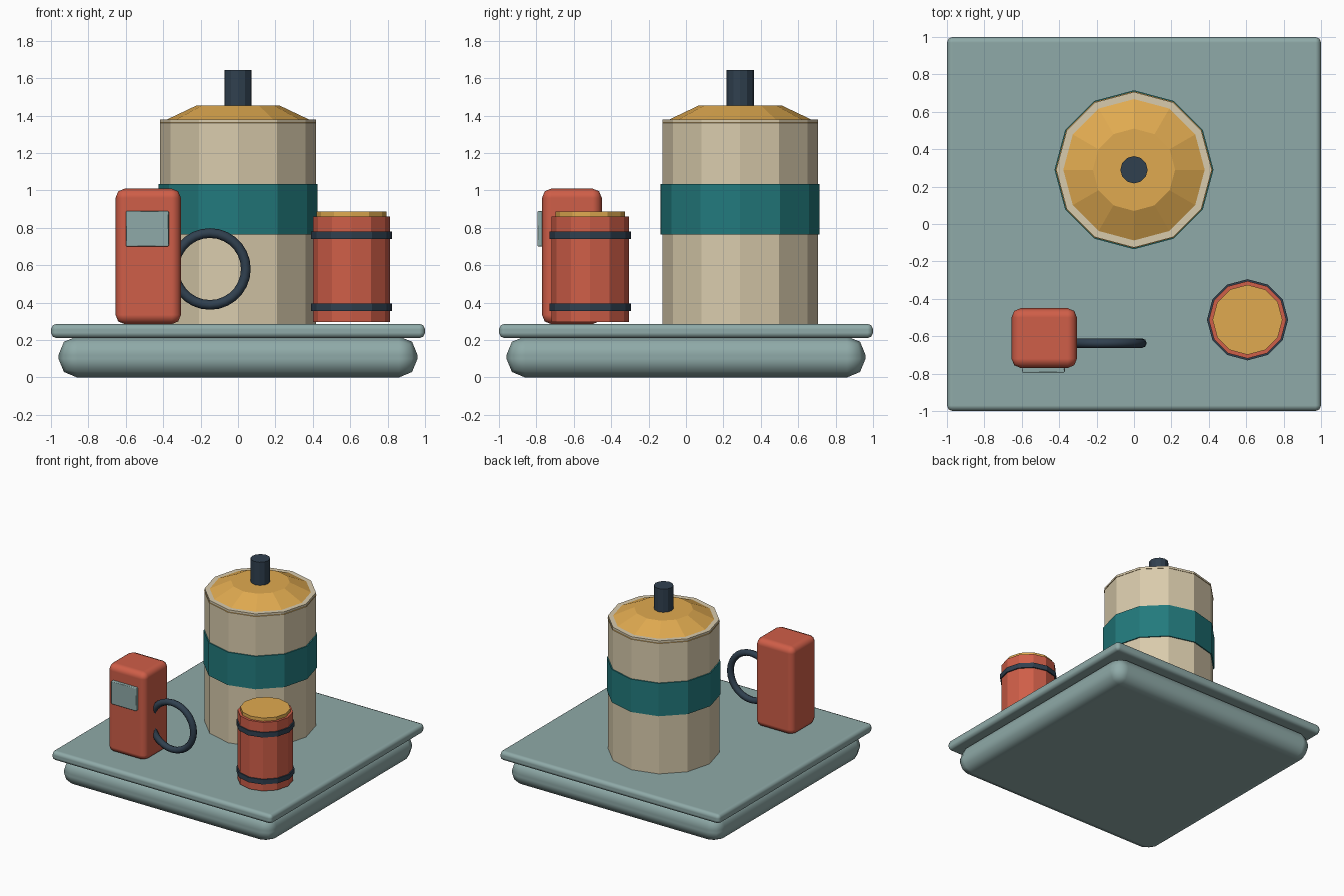
import bpy, bmesh, math
from mathutils import Matrix, Vector

if "Cube" in bpy.data.objects:
    bpy.data.objects.remove(bpy.data.objects["Cube"])


def material(name, rgb):
    lin = [((c / 255 + 0.055) / 1.055) ** 2.4 for c in rgb]
    m = bpy.data.materials.new(name)
    m.diffuse_color = (*lin, 1)
    m.use_nodes = True
    m.node_tree.nodes["Principled BSDF"].inputs["Base Color"].default_value = m.diffuse_color
    return m


SAGE = material("sage grey", (143, 170, 168))
CREAM = material("cream", (217, 203, 172))
TEAL = material("teal", (34, 122, 125))
GOLD = material("gold", (224, 170, 80))
RED = material("red", (207, 94, 72))
NAVY = material("navy", (48, 64, 79))


def add(name, bm, mat):
    bmesh.ops.recalc_face_normals(bm, faces=bm.faces)
    me = bpy.data.meshes.new(name)
    bm.to_mesh(me)
    bm.free()
    me.materials.append(mat)
    ob = bpy.data.objects.new(name, me)
    bpy.context.collection.objects.link(ob)
    return ob


def box(name, lo, hi, mat, bevel, segments=2):
    lo, hi = Vector(lo), Vector(hi)
    bm = bmesh.new()
    bmesh.ops.create_cube(bm, size=1)
    bmesh.ops.scale(bm, vec=hi - lo, verts=bm.verts)
    bmesh.ops.translate(bm, vec=(lo + hi) / 2, verts=bm.verts)
    for f in bm.faces:
        f.smooth = True
    ob = add(name, bm, mat)
    mod = ob.modifiers.new("rounding", 'BEVEL')
    mod.width, mod.segments, mod.harden_normals = bevel, segments, True
    return ob


def drum(name, centre, z0, z1, r1, mat, r2=None):
    # twelve-sided flat-shaded drum or cone, with a corner on the x axis
    bm = bmesh.new()
    rings = []
    for r, z in ((r1, z0), (r1 if r2 is None else r2, z1)):
        rings.append([bm.verts.new((centre[0] + r * math.cos(math.tau * i / 12),
                                    centre[1] + r * math.sin(math.tau * i / 12), z))
                      for i in range(12)])
    for i in range(12):
        j = (i + 1) % 12
        bm.faces.new((rings[0][i], rings[0][j], rings[1][j], rings[1][i]))
    for ring in rings:
        bm.faces.new(ring)
    return add(name, bm, mat)


# Stepped base
box("base_plinth", (-0.96, -0.96, 0), (0.96, 0.96, 0.22), SAGE, 0.1)
box("base_slab", (-1, -1, 0.21), (1, 1, 0.287), SAGE, 0.03)

# Large storage tank with band, sloping lid and vent
tank = (0, 0.29)
drum("tank_body", tank, 0.28, 1.38, 0.416, CREAM)
drum("tank_band", tank, 0.765, 1.035, 0.425, TEAL)
drum("tank_lid", tank, 1.36, 1.455, 0.42, GOLD, 0.22)
drum("tank_vent", tank, 1.44, 1.645, 0.073, NAVY)

# Fuel pump with screen and hose loop
box("pump_body", (-0.655, -0.77, 0.285), (-0.305, -0.45, 1.01), RED, 0.05)
box("pump_screen", (-0.6, -0.795, 0.70), (-0.37, -0.765, 0.89), SAGE, 0.006, 1)
bpy.ops.mesh.primitive_torus_add(location=(-0.15, -0.637, 0.58), rotation=(math.pi / 2, 0, 0),
                                 major_radius=0.192, minor_radius=0.026,
                                 major_segments=28, minor_segments=8)
hose = bpy.context.object
hose.name = "pump_hose"
hose.data.materials.append(NAVY)
for p in hose.data.polygons:
    p.use_smooth = True

# Small barrel with two hoops and a gold top
barrel = (0.607, -0.512)
drum("barrel_body", barrel, 0.296, 0.86, 0.207, RED)
drum("barrel_top", barrel, 0.85, 0.887, 0.187, GOLD)
for name, z in (("lower", 0.375), ("upper", 0.76)):
    drum("barrel_hoop_" + name, barrel, z - 0.02, z + 0.02, 0.217, NAVY)
